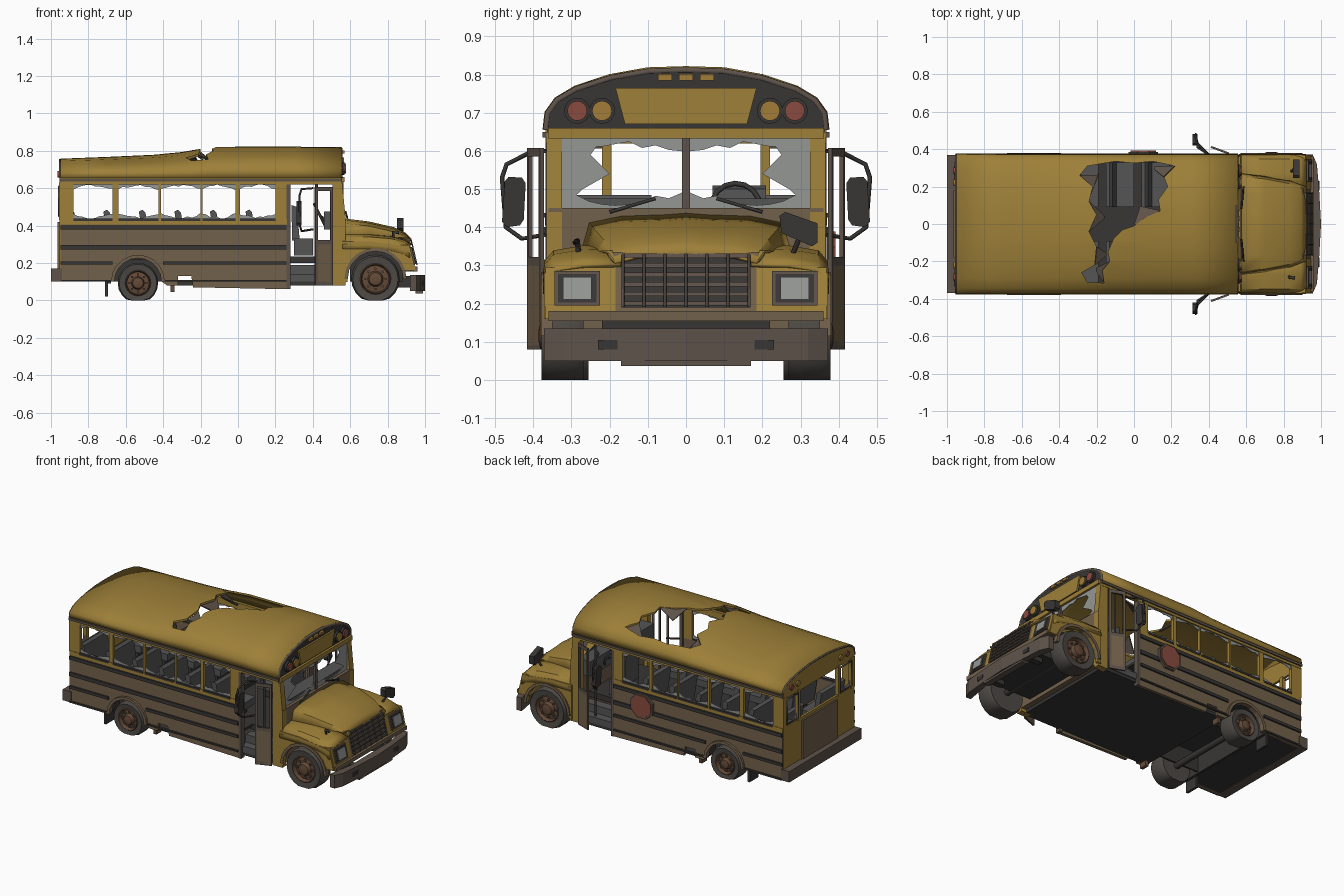
import bpy, bmesh, math, random

if "Cube" in bpy.data.objects:
    bpy.data.objects.remove(bpy.data.objects["Cube"])
random.seed(4)

def mat(name, r, g, b):
    m = bpy.data.materials.new(name)
    m.diffuse_color = (r, g, b, 1)
    m.use_nodes = True
    m.node_tree.nodes["Principled BSDF"].inputs["Base Color"].default_value = m.diffuse_color
    return m

YEL = mat("faded_yellow", .34, .215, .04)
RUST = mat("rusty_side", .17, .12, .07)
BROWN = mat("brown_steel", .11, .085, .068)
DARK = mat("dark_trim", .04, .037, .035)
TYRE = mat("tyre_rubber", .075, .068, .06)
HUB = mat("rusty_hub", .13, .07, .04)
SEAT = mat("grey_seat", .09, .09, .09)
GLASS = mat("dirty_glass", .3, .31, .3)
RED = mat("red_lens", .25, .07, .05)
AMBER = mat("amber_lens", .36, .2, .04)

def finish(name, bm, m, mirror=False, smooth=None):
    bmesh.ops.recalc_face_normals(bm, faces=bm.faces)
    me = bpy.data.meshes.new(name)
    bm.to_mesh(me)
    bm.free()
    o = bpy.data.objects.new(name, me)
    bpy.context.collection.objects.link(o)
    me.materials.append(m)
    if smooth:
        me.polygons.foreach_set("use_smooth", [True] * len(me.polygons))
        me.set_sharp_from_angle(angle=math.radians(smooth))
    if mirror:
        o.modifiers.new("mirror", "MIRROR").use_axis = (False, True, False)
    return o

def prism(name, pts, axis, a, b, m, mirror=False):
    put = {'x': lambda p, t: (t, p[0], p[1]), 'y': lambda p, t: (p[0], t, p[1]),
           'z': lambda p, t: (p[0], p[1], t)}[axis]
    bm = bmesh.new()
    A = [bm.verts.new(put(p, a)) for p in pts]
    B = [bm.verts.new(put(p, b)) for p in pts]
    bm.faces.new(A)
    bm.faces.new(B[::-1])
    for i in range(len(pts)):
        j = (i + 1) % len(pts)
        bm.faces.new((A[i], B[i], B[j], A[j]))
    return finish(name, bm, m, mirror)

def box(name, x0, x1, y0, y1, z0, z1, m, mirror=False):
    return prism(name, [(x0, y0), (x1, y0), (x1, y1), (x0, y1)], 'z', z0, z1, m, mirror)

def loft(name, sections, m, thick=.01, mirror=False, smooth=None):
    bm = bmesh.new()
    V = [[bm.verts.new(p) for p in s] for s in sections]
    for r, s in zip(V, V[1:]):
        for i in range(len(r) - 1):
            bm.faces.new((r[i], r[i + 1], s[i + 1], s[i]))
    o = finish(name, bm, m, mirror, smooth)
    mod = o.modifiers.new("sheet", "SOLIDIFY")
    mod.thickness, mod.offset = thick, 0
    return o

def lathe(name, prof, cx, cz, m, n=20):
    bm = bmesh.new()
    V = [[bm.verts.new((cx + r * math.cos(k * math.tau / n), y,
          max(0, cz + r * math.sin(k * math.tau / n)))) for k in range(n)] for r, y in prof]
    for r, s in zip(V, V[1:]):
        for i in range(n):
            bm.faces.new((r[i], r[(i + 1) % n], s[(i + 1) % n], s[i]))
    bmesh.ops.remove_doubles(bm, verts=bm.verts, dist=1e-5)
    return finish(name, bm, m, True, 35)

def tube(name, pts, r, m, mirror=False, cyclic=False):
    cu = bpy.data.curves.new(name, 'CURVE')
    cu.dimensions, cu.bevel_depth, cu.bevel_resolution = '3D', r, 1
    s = cu.splines.new('POLY')
    s.points.add(len(pts) - 1)
    for p, q in zip(s.points, pts):
        p.co = (*q, 1)
    s.use_cyclic_u = cyclic
    o = bpy.data.objects.new(name, cu)
    bpy.context.collection.objects.link(o)
    cu.materials.append(m)
    if mirror:
        o.modifiers.new("mirror", "MIRROR").use_axis = (False, True, False)

def arc(cx, cz, r, a0, a1, n=10):
    return [(cx + r * math.cos(math.radians(a0 + (a1 - a0) * i / n)),
             cz + r * math.sin(math.radians(a0 + (a1 - a0) * i / n))) for i in range(n + 1)]

def jagged(name, a0, a1, z0, up, depth, axis, t, mirror=True, n=9):
    # broken glass left in one edge of a frame, taller in the corners
    pts = [(a0, z0)]
    for i in range(n + 1):
        k = abs(2 * i / n - 1) ** 2
        pts.append((a0 + (a1 - a0) * i / n, z0 + up * depth * (.12 + .6 * k + random.uniform(0, .35))))
    prism(name, pts + [(a1, z0)], axis, t, t + .004, GLASS, mirror)

# side walls with wheel arch and a bitten-out lower edge
side = [(-.95, .1), (-.68, .1)] + arc(-.535, .1, .128, 180, 0) + [(-.38, .08), (-.32, .08), (-.32, .13),
        (-.25, .13), (-.24, .07), (.26, .06), (.26, .43), (-.95, .43)]
prism("side_wall", side, 'y', .345, .365, RUST, True)
box("belt_panel", -.95, .262, .35, .369, .405, .435, YEL, True)
for z, h in ((.39, .022), (.285, .024), (.2, .018), (.105, .01)):
    box("side_rail", -.95 if z > .25 else -.4, .26, .36, .375, z - h / 2, z + h / 2, DARK, True)
    if z < .25:
        box("side_rail_rear", -.95, -.67, .36, .375, z - h / 2, z + h / 2, DARK, True)
wins = [(-.88, -.67), (-.64, -.425), (-.412, -.2), (-.19, -.013), (.01, .2)]
edges = [-.95] + [e for w in wins for e in w] + [.265]
for a, b in zip(edges[::2], edges[1::2]):
    box("window_pillar", a, b, .345, .366, .43, .63, YEL, True)
for a, b in wins:
    jagged("broken_glass_low", a, b, .43, 1, .04, 'y', .354)
    jagged("broken_glass_top", a, b, .625, -1, .035, 'y', .354)
    box("window_sill", a, b, .345, .372, .425, .437, DARK, True)
box("window_header", -.95, .55, .345, .368, .62, .66, YEL, True)
box("rain_gutter", -.955, .555, .36, .376, .635, .65, BROWN, True)

# roof, collapsed toward the rear and torn open
half = [(.37, .655), (.365, .7), (.34, .735), (.29, .765), (.2, .795), (.1, .813), (0, .816)]
def ring(s, inset=0):
    return [(sg * (y - inset), .655 + (z - .655) * s) for sg, h in ((1, half), (-1, half[-2::-1])) for y, z in h]
stations = [(-.95, .6), (-.7, .66), (-.45, .73), (-.3, .82), (-.2, .93), (-.14, 1), (.1, 1), (.3, 1), (.55, .98)]
roof = loft("roof", [[(x, y, z) for y, z in ring(s)] for x, s in stations], YEL, .012, smooth=40)
tear = [(-.25, .31), (-.1, .335), (0, .325), (.1, .335), (.22, .31), (.16, .25), (.18, .2), (.13, .13), (.14, .07),
        (.05, .03), (0, -.01), (-.06, -.03), (-.11, -.08), (-.14, -.15), (-.13, -.2), (-.17, -.25), (-.16, -.315),
        (-.25, -.31), (-.28, -.26), (-.21, -.22), (-.2, -.12), (-.24, -.04), (-.2, .05), (-.24, .12), (-.22, .2), (-.29, .26)]
cutter = prism("roof_tear_cutter", tear, 'z', .69, 1, BROWN)
cutter.hide_render = True
cutter.hide_viewport = True
mod = roof.modifiers.new("tear", "BOOLEAN")
mod.operation, mod.object, mod.solver = 'DIFFERENCE', cutter, 'EXACT'
for p, q, r in [((-.24, -.04, .79), (-.24, .12, .79), (-.16, .03, .73)), ((-.29, .26, .75), (-.23, .16, .77), (-.19, .26, .69)),
                ((-.21, -.22, .77), (-.2, -.12, .79), (-.15, -.17, .75)), ((-.16, -.31, .75), (-.13, -.2, .795), (-.2, -.25, .71)),
                ((0, -.01, .815), (.14, .07, .815), (.03, .08, .77)), ((.16, .25, .775), (.22, .31, .75), (.11, .29, .71))]:
    loft("torn_flap", [[p, q], [r, r[:1] + (r[1] + .015,) + r[2:]]], BROWN, .008)
prism("front_header", ring(.97, .006) + [(-.36, .635), (.36, .635)], 'x', .54, .556, DARK)
prism("rear_header", ring(.59, .004) + [(-.36, .62), (.36, .62)], 'x', -.955, -.94, YEL)
for x, s, w in ((.55, .97, .018), (-.952, .6, .012)):
    tube("roof_rim", [(x, y, z) for y, z in ring(s, .003)], w / 2, BROWN)

# destination panel and warning lights
prism("sign_panel", [(-.16, .67), (.16, .67), (.185, .765), (-.185, .765)], 'x', .55, .567, YEL)
box("header_strip", .54, .57, -.362, .362, .632, .66, YEL)
for y, m in ((.285, RED), (.22, AMBER)):
    prism("light_rim", arc(y, .705, .034, 0, 337.5, 15), 'x', .55, .57, DARK, True)
    prism("warning_light", arc(y, .705, .026, 0, 337.5, 15), 'x', .565, .578, m, True)
    prism("rear_light", arc(y, .675, .018, 0, 330, 11), 'x', -.965, -.95, m, True)
for y in (-.055, 0, .055):
    box("roof_marker", .55, .57, y - .018, y + .018, .785, .801, AMBER)

# windshield, cowl and dashboard
prism("front_pillar", [(.505, .08), (.575, .08), (.575, .44), (.555, .65), (.505, .65)], 'y', .325, .366, YEL, True)
box("windshield_divider", .545, .565, -.01, .01, .44, .64, BROWN)
box("firewall", .53, .575, -.36, .36, .1, .45, RUST)
box("dashboard", .46, .55, -.33, .33, .38, .475, SEAT)
jagged("windshield_glass_low", .01, .325, .45, 1, .05, 'x', .552)
jagged("windshield_glass_top", .01, .325, .632, -1, .045, 'x', .552)
prism("windshield_shard", [(.325, .45), (.325, .632), (.22, .632), (.25, .59), (.2, .54), (.27, .5)], 'x', .552, .556, GLASS, True)
tube("wiper", [(.585, .2, .44), (.575, .08, .475)], .005, DARK, True)

# hood and fenders
hood = [(.575, 1.0, .428), (.7, .95, .413), (.83, .85, .383), (.89, .77, .355), (.92, .74, .325)]
loft("hood", [[(x, .27 * w, min(.335, z)), (x, .25 * w, z - .02), (x, .17 * w, z - .004), (x, .05, z), (x, 0, z + .004)]
     for x, w, z in hood], YEL, .01, True, 25)
fender = [(.56, .335), (.7, .335), (.82, .325), (.89, .305), (.92, .285)]
loft("fender_top", [[(x, .37, z - .06), (x, .366, z - .025), (x, .345, z), (x, .27, z + .012),
     (x, .17, z + .015)] for x, z in fender], YEL, .01, True, 40)
prism("fender_side", [(.56, .09), (.585, .1)] + arc(.735, .115, .148, 180, 0) + [(.89, .16), (.945, .16),
      (.92, .28), (.89, .29), (.82, .3), (.7, .315), (.56, .315)], 'y', .352, .372, YEL, True)
for cx, cz, r in ((.735, .115, .148), (-.535, .1, .126)):
    prism("wheel_arch_lip", arc(cx, cz, r, 180, 0) + arc(cx, cz, r + .018, 0, 180), 'y', .35, .38, RUST, True)
box("engine", .6, .88, -.22, .22, .1, .31, DARK)

# nose, grille and headlights on a sloping face
def slope(name, y0, y1, z0, z1, out, m, mirror=True):
    f = lambda z: .95 - (z - .16) * .24 + out
    prism(name, [(.87, z0), (f(z0), z0), (f(z1), z1), (.87, z1)], 'y', y0, y1, m, mirror)
slope("nose", -.19, .19, .16, .335, -.002, RUST, False)
slope("nose_side", .185, .368, .16, .295, 0, YEL)
slope("grille_back", -.165, .165, .19, .33, .004, DARK, False)
for i in range(6):
    slope("grille_slat", -.165, .165, .195 + i * .025, .206 + i * .025, .014, BROWN, False)
for y in (0, .055, .11, .165):
    tube("grille_bar", [(.957, y, .19), (.924, y, .33)], .004, BROWN, True)
slope("headlight_frame", .225, .345, .195, .285, .009, BROWN)
slope("headlight_recess", .235, .335, .203, .277, .011, DARK)
slope("headlight", .248, .322, .212, .27, .015, GLASS)
box("nose_lip", .88, .96, -.36, .36, .155, .18, RUST)

# bumpers
bump = [(.92, .372), (.955, .372), (.978, .32), (.99, .18), (1, 0)]
prism("front_bumper", bump + [(x, -y) for x, y in bump[-2::-1]] + [(.95, -.2), (.95, .2)], 'z', .05, .135, BROWN)
box("bumper_drop", .95, .99, -.17, .17, .037, .06, BROWN)
box("bumper_slot", .97, .991, .18, .23, .08, .105, DARK, True)
box("bumper_bracket", .85, .95, .15, .19, .07, .13, DARK, True)
box("rear_bumper", -1, -.94, -.37, .37, .1, .17, BROWN)

# rear wall
box("rear_panel", -.955, -.94, -.362, .362, .12, .44, YEL)
box("rear_door_panel", -.965, -.95, -.18, .18, .17, .42, RUST)
for y0, y1 in ((.325, .365), (.195, .22)):
    box("rear_post", -.957, -.935, y0, y1, .43, .63, YEL, True)
jagged("rear_glass", .22, .325, .44, 1, .05, 'x', -.947)
tube("rear_window_rim", [(-.957, y, z) for y, z in ((.215, .45), (.33, .45), (.33, .61), (.215, .61))], .006, BROWN, True, True)

# floor and underside
box("floor", -.945, .27, -.35, .35, .22, .235, DARK)
box("cab_floor", .25, .54, -.24, .24, .2, .235, DARK)
box("underbody", -.38, .54, -.35, .35, .08, .1, DARK)
box("underbody_rear", -.95, -.69, -.35, .35, .1, .12, DARK)
for x in (-.385, -.695):
    box("underbody_wall", x, x + .015, -.35, .35, .09, .225, DARK)
box("wheel_well", -.69, -.38, .235, .245, .1, .225, DARK, True)
for i in range(2):
    box("door_step", .265, .52, .24 + i * .06, .3 + i * .055, .1, .19 - i * .05, SEAT, True)
box("mud_flap", -.71, -.695, .27, .36, .02, .12, DARK, True)
box("hanging_bracket", -.36, -.34, .3, .35, .045, .1, HUB, True)

# wheels
for cx, R, y1 in ((.735, .13, .378), (-.535, .108, .366)):
    y0, cz = y1 - .11, R - .015
    lathe("tyre", [(0, y0), (.6 * R, y0), (.93 * R, y0), (R, y0 + .018), (R, y1 - .018), (.93 * R, y1),
          (.64 * R, y1 - .004), (.58 * R, y1 - .03)], cx, cz, TYRE)
    lathe("wheel_hub", [(.65 * R, y1 - .006), (.6 * R, y1), (.55 * R, y1 - .025), (.32 * R, y1 - .02), (.26 * R, y1 + .004),
          (.12 * R, y1 + .008), (0, y1 + .008)], cx, cz, HUB)
    for px, pz in arc(cx, cz, .42 * R, 0, 315, 7):
        prism("wheel_nut", arc(px, pz, .007, 0, 300, 5), 'y', y1 - .025, y1 - .01, BROWN, True)
    tube("axle", [(cx, -y0, cz), (cx, y0, cz)], .02, DARK)

# passenger seats
for i in range(6):
    x = -.9 + i * .19
    box("seat_cushion", x + .02, x + .14, .09, .33, .29, .335, SEAT, True)
    prism("seat_back", [(x + .02, .29), (x + .055, .29), (x + .025, .47), (x + .01, .485), (x - .01, .475)], 'y', .09, .33, SEAT, True)
    box("seat_leg", x + .05, x + .1, .12, .3, .235, .29, DARK, True)

# driver seat and steering wheel
box("driver_cushion", .3, .4, .06, .22, .24, .33, SEAT)
prism("driver_back", [(.29, .32), (.33, .32), (.315, .5), (.285, .51)], 'y', .07, .21, SEAT)
tube("steering_wheel", [(.44 - dz * .5, .13 + dy, .45 + dz) for dy, dz in arc(0, 0, .065, 0, 345, 15)], .007, DARK, cyclic=True)
tube("steering_column", [(.44, .13, .45), (.52, .13, .38)], .01, DARK)

# open door leaves
def leaf(name, u0, u1, z0, z1, m):
    p = lambda u, d: (.505 - .095 * u + d * .4, .372 + .035 * u + d)
    prism(name, [p(u0, 0), p(u1, 0), p(u1, .01), p(u0, .01)], 'z', z0, z1, m, True)
for u in (0, .86):
    leaf("door_stile", u, u + .14, .08, .605, BROWN)
for z in (.08, .3, .585):
    leaf("door_rail", 0, 1, z, z + .022, BROWN)
leaf("door_panel", .1, .9, .09, .3, RUST)
box("door_post", .26, .28, .335, .368, .06, .64, BROWN, True)
tube("door_handrail", [(.42, .33, .12), (.42, .33, .62)], .007, DARK, True)

# side mirrors, hood mirror and round side sign
tube("mirror_frame", [(.4, .37, .6), (.34, .41, .595), (.33, .47, .565), (.33, .482, .53), (.33, .472, .4), (.34, .43, .37), (.4, .37, .38)], .006, DARK, True)
prism("side_mirror", [(.425, .42), (.435, .405), (.47, .4), (.482, .415), (.475, .52), (.465, .532), (.43, .53), (.42, .515)], 'x', .312, .34, DARK, True)
prism("hood_mirror", [(.25, .385), (.33, .35), (.345, .36), (.345, .41), (.26, .44), (.245, .43)], 'x', .85, .885, DARK)
tube("hood_mirror_arm", [(.84, .28, .33), (.865, .3, .38)], .007, DARK)
tube("broken_mirror_stub", [(.83, -.28, .32), (.83, -.285, .365), (.86, -.29, .36)], .008, DARK)
prism("stop_sign_rim", arc(.05, .32, .085, 22.5, 337.5, 7), 'y', .37, .386, BROWN)
prism("stop_sign", arc(.05, .32, .074, 22.5, 337.5, 7), 'y', .384, .392, RED)
